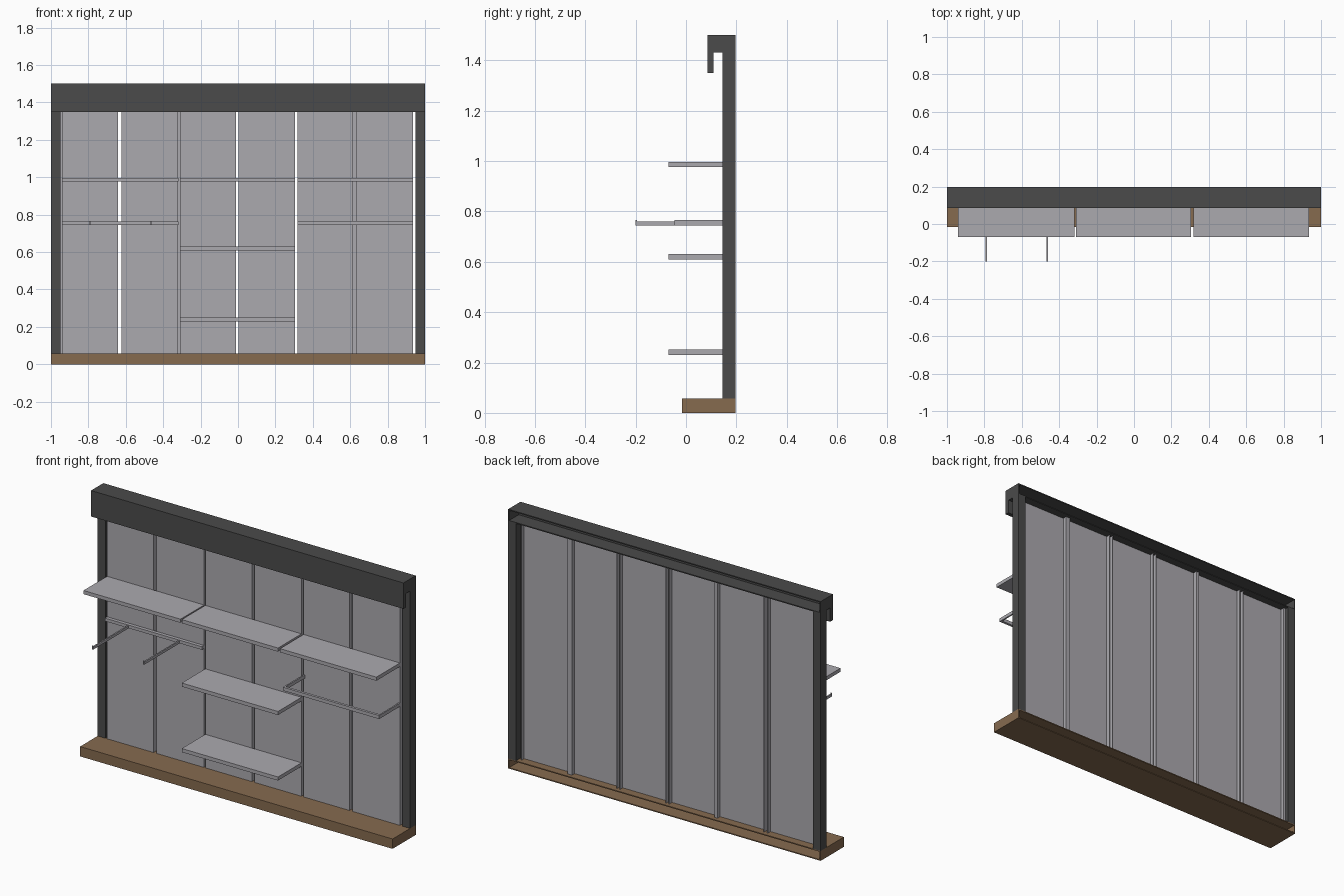
import bpy, bmesh


def material(name, rgb):
    m = bpy.data.materials.new(name)
    m.diffuse_color = (*rgb, 1)
    return m


CHARCOAL = material("charcoal", (0.07, 0.07, 0.07))
GREY = material("light_grey", (0.41, 0.40, 0.43))
BROWN = material("wood_brown", (0.24, 0.145, 0.078))


def boxes(name, mat, *bounds):
    """One object made of boxes given as (x0, x1, y0, y1, z0, z1)."""
    bm = bmesh.new()
    for x0, x1, y0, y1, z0, z1 in bounds:
        cube = bmesh.ops.create_cube(bm, size=1)
        for v in cube["verts"]:
            v.co.x = x1 if v.co.x > 0 else x0
            v.co.y = y1 if v.co.y > 0 else y0
            v.co.z = z1 if v.co.z > 0 else z0
    me = bpy.data.meshes.new(name)
    bm.to_mesh(me)
    bm.free()
    me.materials.append(mat)
    ob = bpy.data.objects.new(name, me)
    bpy.context.collection.objects.link(ob)
    return ob


WALL, BACK = 0.145, 0.197

# Plinth: shell with an open back
boxes("plinth", BROWN,
      (-1, 1, -0.015, BACK, 0.051, 0.057),
      (-1, 1, -0.015, BACK, 0, 0.006),
      (-1, 1, -0.015, -0.009, 0.006, 0.051),
      (-1, -0.994, -0.009, BACK, 0.006, 0.051),
      (0.994, 1, -0.009, BACK, 0.006, 0.051))

# Side posts
for side, x in (("left", -1), ("right", 0.95)):
    boxes(side + "_post", CHARCOAL, (x, x + 0.05, WALL, BACK, 0.057, 1.43))

# Header: open-backed box with a fascia hanging in front
boxes("header", CHARCOAL,
      (-1, 1, 0.085, 0.11, 1.35, 1.5),
      (-1, 1, 0.11, BACK, 1.494, 1.5),
      (-1, 1, 0.11, BACK, 1.43, 1.436),
      (-1, -0.994, 0.11, BACK, 1.436, 1.494),
      (0.994, 1, 0.11, BACK, 1.436, 1.494))

# Back panels: thin sheets with folded side flanges
panels = [(-0.94, -0.642), (-0.622, -0.32), (-0.309, -0.012),
          (0.004, 0.304), (0.319, 0.612), (0.633, 0.935)]
for i, (a, b) in enumerate(panels):
    boxes(f"back_panel_{i + 1}", GREY,
          (a, b, WALL, 0.15, 0.057, 1.43),
          (a, a + 0.004, 0.15, 0.175, 0.057, 1.43),
          (b - 0.004, b, 0.15, 0.175, 0.057, 1.43))

# Strips closing some of the panel joints
for i, (a, b) in enumerate([(-0.95, -0.94), (-0.32, -0.309), (0.612, 0.633)]):
    boxes(f"joint_strip_{i + 1}", GREY, (a, b, 0.168, 0.174, 0.057, 1.43))

# Shelves: an upper row of three and two lower ones in the middle bay
bays = [(-0.94, -0.319), (-0.311, 0.305), (0.318, 0.935)]
for i, (bay, z) in enumerate([(0, 0.976), (1, 0.976), (2, 0.976), (1, 0.609), (1, 0.23)]):
    a, b = bays[bay]
    boxes(f"shelf_{i + 1}", GREY, (a, b, -0.07, WALL, z, z + 0.021))

# Right bay: U-shaped hanging rail
a, b = bays[2]
boxes("hanging_rail", GREY,
      (a, b, -0.045, -0.03, 0.745, 0.765),
      (a, a + 0.008, -0.03, WALL, 0.745, 0.765),
      (b - 0.008, b, -0.03, WALL, 0.745, 0.765))

# Left bay: wall bar with two forward prongs
a, b = bays[0]
boxes("wall_bar", GREY, (a, b, 0.125, WALL, 0.745, 0.763))
for i, x in enumerate((-0.791, -0.465)):
    boxes(f"display_prong_{i + 1}", GREY,
          (x - 0.004, x + 0.004, -0.2, 0.125, 0.745, 0.76),
          (x - 0.004, x + 0.004, -0.2, -0.195, 0.76, 0.765))
